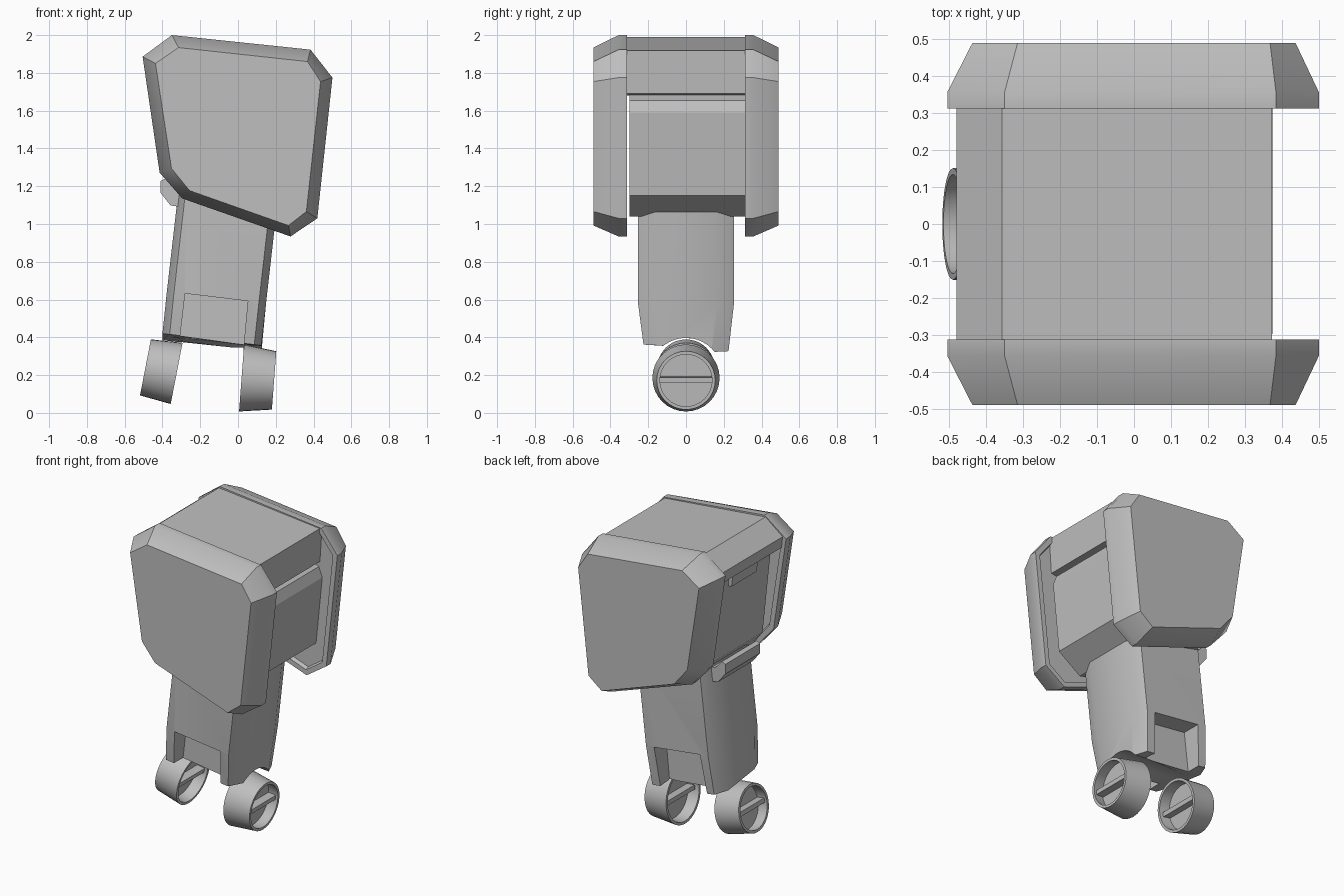
import bpy, bmesh, math
from mathutils import Vector, Matrix

old = bpy.data.objects.get("Cube")
if old:
    bpy.data.objects.remove(old, do_unlink=True)

grey = bpy.data.materials.new("plain_grey")
grey.use_nodes = True
COLOUR = (0.52, 0.52, 0.52, 1)
grey.diffuse_color = COLOUR
grey.node_tree.nodes["Principled BSDF"].inputs["Base Color"].default_value = COLOUR


def finish(name, bm):
    """Turn a bmesh into a shaded object."""
    bmesh.ops.recalc_face_normals(bm, faces=bm.faces)
    mesh = bpy.data.meshes.new(name)
    bm.to_mesh(mesh)
    bm.free()
    mesh.materials.append(grey)
    ob = bpy.data.objects.new(name, mesh)
    bpy.context.scene.collection.objects.link(ob)
    return ob


def smooth(ob):
    bpy.ops.object.select_all(action='DESELECT')
    ob.select_set(True)
    bpy.context.view_layer.objects.active = ob
    bpy.ops.object.shade_smooth_by_angle(angle=math.radians(30))


def loft(loops, closed=False):
    """Skin equal-length loops; cap the ends unless closed on itself."""
    bm = bmesh.new()
    rows = [[bm.verts.new(p) for p in loop] for loop in loops]
    pairs = list(zip(rows, rows[1:]))
    if closed:
        pairs.append((rows[-1], rows[0]))
    else:
        bm.faces.new(rows[0])
        bm.faces.new(rows[-1])
    for a, b in pairs:
        for i in range(len(a)):
            j = (i + 1) % len(a)
            bm.faces.new((a[i], a[j], b[j], b[i]))
    return bm


def at_y(profile, y):
    return [(x, y, z) for x, z in profile]


def prism(name, profile, y0, y1):
    return finish(name, loft([at_y(profile, y0), at_y(profile, y1)]))


def cut(ob, cutter):
    cutter.hide_render = True
    mod = ob.modifiers.new("cut", 'BOOLEAN')
    mod.object = cutter
    mod.solver = 'EXACT'
    bpy.ops.object.select_all(action='DESELECT')
    bpy.context.view_layer.objects.active = ob
    ob.select_set(True)
    bpy.ops.object.modifier_apply(modifier=mod.name)
    bpy.data.objects.remove(cutter, do_unlink=True)


# Side plates: bevelled outside, shallow recess inside
rim = [(-.505, 1.886), (-.35, 2.0), (.384, 1.923), (.5, 1.775),
       (.42, 1.03), (.278, .934), (-.295, 1.135), (-.415, 1.272)]
face = [(-.437, 1.85), (-.315, 1.934), (.368, 1.86), (.437, 1.754),
        (.362, 1.066), (.267, .992), (-.257, 1.177), (-.352, 1.294)]
for side, name in ((-1, "front_plate"), (1, "back_plate")):
    bm = loft([at_y(rim, side * .312), at_y(rim, side * .357), at_y(face, side * .49)])
    bmesh.ops.recalc_face_normals(bm, faces=bm.faces)
    inner = [f for f in bm.faces if abs(f.calc_center_median().y) < .32]
    bmesh.ops.inset_region(bm, faces=inner, thickness=.035)
    bmesh.ops.inset_region(bm, faces=inner, thickness=.01, depth=-.025)
    smooth(finish(name, bm))

# Top block with an overhanging lip on both ends
prism("top_block", [(-.48, 1.893), (-.357, 1.99), (.373, 1.918), (.358, 1.69),
                    (.28, 1.68), (-.38, 1.76), (-.472, 1.82)], -.335, .335)

# Core body under the top block
prism("core_body", [(-.41, 1.85), (.28, 1.75), (.28, 1.69), (.35, 1.655), (.375, 1.59),
                    (.33, 1.15), (.17, 1.04), (-.27, 1.14), (-.345, 1.24)], -.298, .335)

# Small panel and clip bar on the right end
prism("end_panel", [(-.43, 1.8), (-.36, 1.8), (-.36, 1.72), (-.42, 1.72)], -.13, .13)
prism("clip_bar", [(-.41, 1.228), (-.41, 1.165), (-.357, 1.098), (-.15, 1.07),
                   (-.2, 1.16), (-.34, 1.19), (-.385, 1.24)], -.18, .18)


# Leaning leg with chamfered corners
def section(left, right, half, drop=0):
    (xl, zl), (xr, zr) = left, right
    cx, cy = .038, .09
    def pt(x, y):
        z = zl + (zr - zl) * (x - xl) / (xr - xl)
        return (x, y, z - (drop if y > 0 else 0))
    return [pt(xl + cx, -half), pt(xr - cx, -half), pt(xr, cy - half), pt(xr, half - cy),
            pt(xr - cx, half), pt(xl + cx, half), pt(xl, half - cy), pt(xl, cy - half)]


leg = finish("leg", loft([section((-.4, .42), (.124, .357), .225, .035),
                          section((-.378, .63), (.149, .585), .255),
                          section((-.307, 1.25), (.218, 1.19), .255)]))

# Notches in the front and back of the leg
notch = [(-.28, .632), (.052, .592), (.02, .25), (-.32, .29)]
for side in (-1, 1):
    cut(leg, prism("notch_cutter", notch, side * .13, side * .4))

# Arch over the wheels
bm = bmesh.new()
bmesh.ops.create_cone(bm, cap_ends=True, segments=40, radius1=.192, radius2=.192, depth=1.2,
                      matrix=Matrix.Translation((-.14, 0, .205)) @ Matrix.Rotation(math.pi / 2, 4, 'Y'))
cut(leg, finish("arch_cutter", bm))
smooth(leg)


# Tapered wheels: open tube, middle disc and a cross bar
def wheel(name, inner, outer, r_in, r_out, wall=.017, segs=32):
    a, b = Vector(inner), Vector(outer)
    axis = (b - a).normalized()
    up = axis.cross(Vector((0, 1, 0))).normalized()
    if up.z < 0:
        up = -up

    def ring(t, r):
        c = a.lerp(b, t)
        return [c + r * (math.cos(k) * Vector((0, 1, 0)) + math.sin(k) * up)
                for k in (2 * math.pi * i / segs for i in range(segs))]

    smooth(finish(name + "_rim", loft([ring(0, r_in), ring(1, r_out),
                                       ring(1, r_out - wall), ring(0, r_in - wall)], closed=True)))
    mid = (r_in + r_out) / 2 - wall / 2
    smooth(finish(name + "_disc", loft([ring(.42, mid), ring(.58, mid)])))
    # Cross bar spans the bore on both sides of the disc
    half = r_out - wall * .7
    loops = []
    for t in (.1, .9):
        c = a.lerp(b, t)
        loops.append([c + Vector((0, y * half, 0)) + up * z
                      for y, z in ((-1, -.014), (1, -.014), (1, .014), (-1, .014))])
    finish(name + "_bar", loft(loops))


wheel("right_wheel", (-.325, 0, .209), (-.49, 0, .241), .165, .151)
wheel("left_wheel", (.019, 0, .185), (.191, 0, .172), .178, .155)
